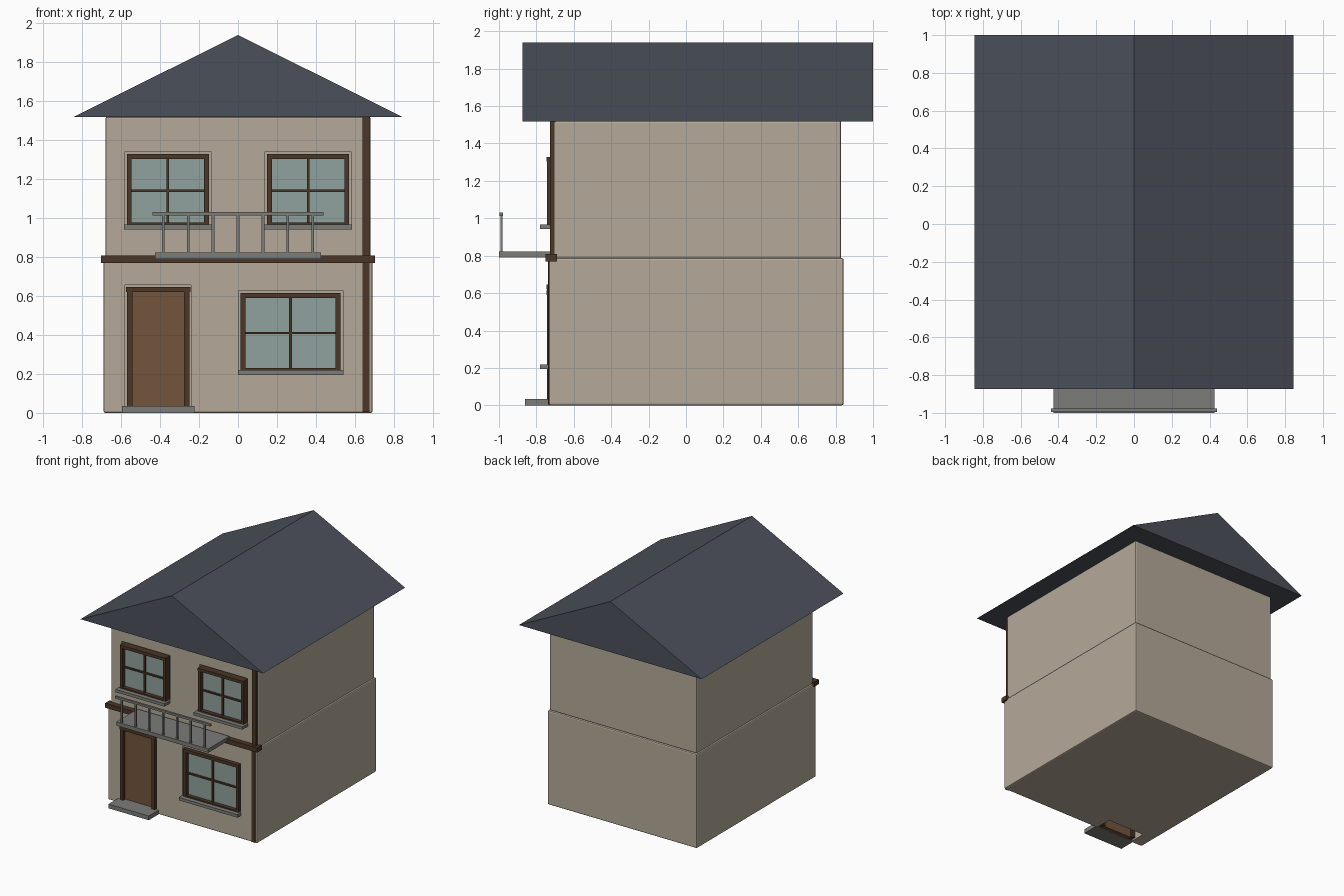
import bpy
import bmesh

if "Cube" in bpy.data.objects:
    bpy.data.objects.remove(bpy.data.objects["Cube"])


def material(name, rgb):
    m = bpy.data.materials.new(name)
    m.diffuse_color = (*rgb, 1)
    m.use_nodes = True
    m.node_tree.nodes["Principled BSDF"].inputs["Base Color"].default_value = m.diffuse_color
    return m


WALL = material("plaster", (0.46, 0.40, 0.32))
ROOF = material("slate", (0.07, 0.08, 0.10))
WOOD = material("dark_wood", (0.07, 0.037, 0.02))
DOOR = material("door_wood", (0.17, 0.09, 0.045))
GLASS = material("glass", (0.28, 0.36, 0.34))
STONE = material("stone", (0.20, 0.20, 0.19))


def box(name, x, y, z, mat=None):
    """Box from (min, max) ranges on each axis."""
    bm = bmesh.new()
    bmesh.ops.create_cube(bm, size=1)
    for v in bm.verts:
        v.co = [r[0] if c < 0 else r[1] for c, r in zip(v.co, (x, y, z))]
    me = bpy.data.meshes.new(name)
    bm.to_mesh(me)
    bm.free()
    ob = bpy.data.objects.new(name, me)
    bpy.context.collection.objects.link(ob)
    if mat:
        me.materials.append(mat)
    return ob


def cut(wall, x, y, z):
    """Recess in a wall."""
    c = box("opening_cutter", x, y, z, WALL)
    c.hide_render = True
    c.display_type = 'WIRE'
    m = wall.modifiers.new("opening", 'BOOLEAN')
    m.operation = 'DIFFERENCE'
    m.solver = 'EXACT'
    m.object = c


def window(wall, name, cx, half, z0, z1, back):
    """Recess, four-bar frame, glazing bars, glass and sill."""
    f, t = -0.743, 0.025
    a, b = cx - half, cx + half
    cut(wall, (a, b), (-0.9, back), (z0, z1))
    a, b, z, top = a + 0.012, b - 0.012, z0 + 0.02, z1 - 0.012
    fy = (f, -0.67)
    box(name + "_frame_left", (a, a + t), fy, (z, top), WOOD)
    box(name + "_frame_right", (b - t, b), fy, (z, top), WOOD)
    box(name + "_frame_top", (a, b), (f - 0.002, -0.67), (top - t, top), WOOD)
    box(name + "_frame_bottom", (a, b), fy, (z, z + 0.012), WOOD)
    mid = (z + 0.012 + top - t) / 2
    by = (-0.725, -0.69)
    box(name + "_upright_bar", (cx - 0.007, cx + 0.007), by, (z, top - t), WOOD)
    box(name + "_cross_bar", (a + t, b - t), by, (mid - 0.006, mid + 0.006), WOOD)
    box(name + "_glass", (a + 0.01, b - 0.01), (-0.71, -0.70), (z, top - 0.01), GLASS)
    box(name + "_sill", (cx - half - 0.003, cx + half + 0.003), (-0.78, -0.68),
        (z0 - 0.003, z0 + 0.021), STONE)


# Storeys
lower = box("lower_storey", (-0.69, 0.69), (-0.733, 0.843), (0, 0.787), WALL)
upper = box("upper_storey", (-0.68, 0.68), (-0.705, 0.83), (0.785, 1.52), WALL)
for wall in (lower, upper):
    bev = wall.modifiers.new("soft_edges", 'BEVEL')
    bev.width = 0.01
    bev.segments = 2

# Windows
window(lower, "lower_window", 0.27, 0.268, 0.198, 0.627, -0.585)
for side, cx in (("left", -0.36), ("right", 0.36)):
    window(upper, "upper_window_" + side, cx, 0.223, 0.945, 1.34, -0.56)

# Doorway with jambs, header, door and step
cut(lower, (-0.58, -0.24), (-0.9, -0.585), (-0.1, 0.657))
for side, x in (("left", -0.57), ("right", -0.278)):
    box("door_jamb_" + side, (x, x + 0.028), (-0.743, -0.67), (0.005, 0.64), WOOD)
box("door_header", (-0.575, -0.245), (-0.745, -0.67), (0.62, 0.645), WOOD)
box("door", (-0.55, -0.27), (-0.715, -0.685), (0.005, 0.63), DOOR)
box("door_step", (-0.595, -0.223), (-0.86, -0.715), (0, 0.035), STONE)

# Timber band and corner posts
box("floor_band", (-0.703, 0.703), (-0.75, -0.69), (0.77, 0.808), WOOD)
box("corner_post_lower", (0.64, 0.676), (-0.739, -0.70), (0.004, 0.78), WOOD)
box("corner_post_upper", (0.64, 0.676), (-0.728, -0.695), (0.80, 1.518), WOOD)

# Balcony
box("balcony_slab", (-0.425, 0.425), (-1.0, -0.72), (0.79, 0.822), STONE)
box("balcony_rail", (-0.44, 0.44), (-0.996, -0.978), (1.012, 1.03), STONE)
for i in range(-3, 4):
    x = i * 0.128
    box("baluster", (x - 0.007, x + 0.007), (-0.993, -0.981), (0.815, 1.015), STONE)

# Gable roof: solid triangular prism
bm = bmesh.new()
profile = [bm.verts.new((x, -0.873, z)) for x, z in ((-0.845, 1.518), (0.845, 1.518), (0, 1.94))]
face = bm.faces.new(profile)
ext = bmesh.ops.extrude_face_region(bm, geom=[face], use_keep_orig=True)
bmesh.ops.translate(bm, vec=(0, 1.873, 0),
                    verts=[g for g in ext["geom"] if isinstance(g, bmesh.types.BMVert)])
bmesh.ops.recalc_face_normals(bm, faces=bm.faces)
me = bpy.data.meshes.new("gable_roof")
bm.to_mesh(me)
bm.free()
me.materials.append(ROOF)
bpy.context.collection.objects.link(bpy.data.objects.new("gable_roof", me))
